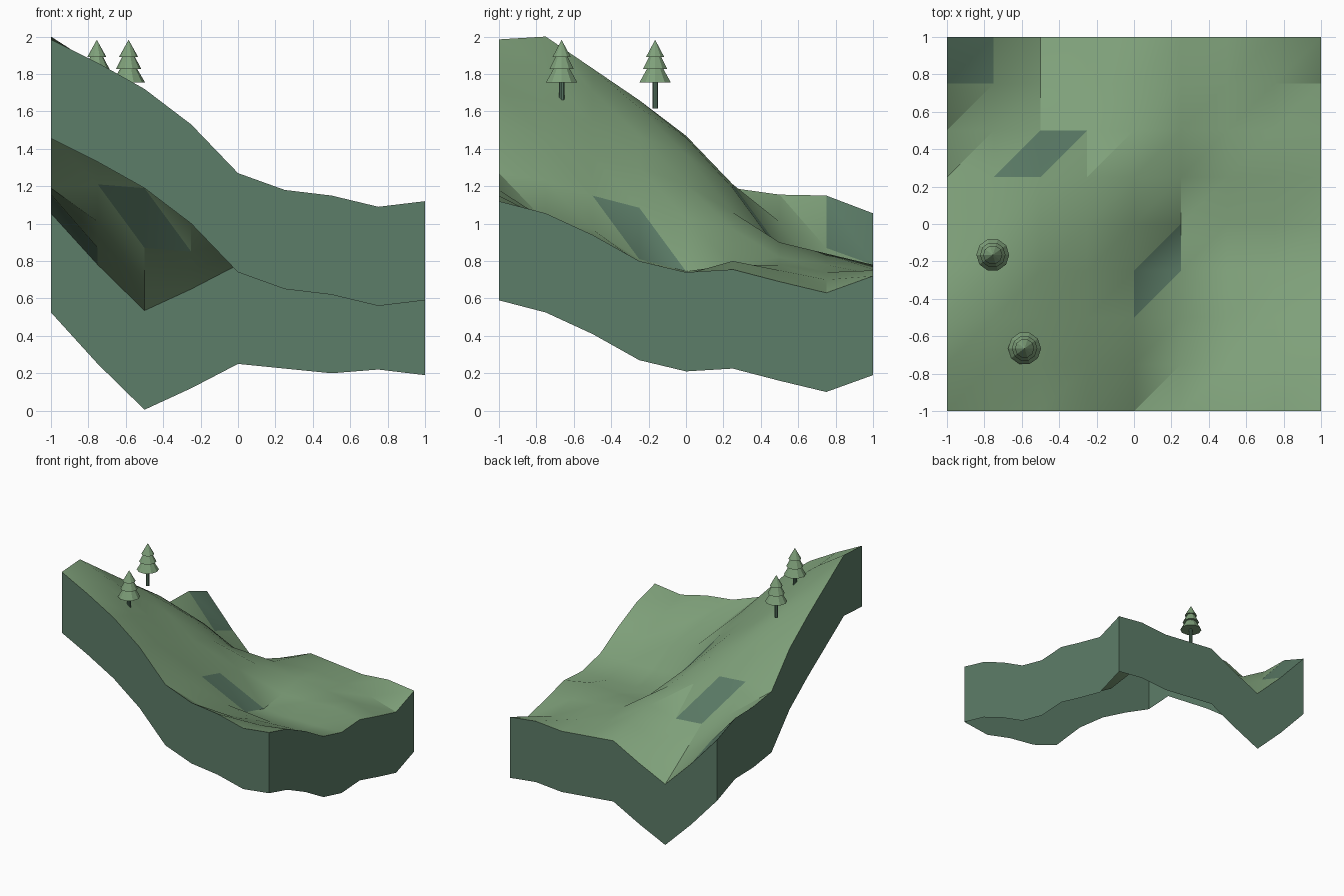
import bpy
import bmesh
import math

cube = bpy.data.objects.get("Cube")
if cube:
    bpy.data.objects.remove(cube, do_unlink=True)


def make_material(name, colour):
    mat = bpy.data.materials.new(name)
    mat.use_nodes = True
    rgba = (*colour, 1.0)
    mat.diffuse_color = rgba
    mat.node_tree.nodes["Principled BSDF"].inputs["Base Color"].default_value = rgba
    return mat


grass = make_material("grass green", (0.212, 0.354, 0.195))
earth = make_material("grey green", (0.108, 0.205, 0.138))


def add_object(name, bm, materials):
    mesh = bpy.data.meshes.new(name)
    bm.to_mesh(mesh)
    bm.free()
    for mat in materials:
        mesh.materials.append(mat)
    obj = bpy.data.objects.new(name, mesh)
    bpy.context.collection.objects.link(obj)
    return obj


# Terrain heights in hundredths: one row per y from front to back, x left to right
HEIGHTS = [
    (198.5, 186, 172, 153, 127, 118, 115, 109, 112),
    (200, 184, 165, 146, 123, 101, 102, 102, 105.5),
    (183, 171, 153, 136, 115, 97, 91, 90, 94),
    (166, 162, 147, 130, 108.5, 81, 79, 79, 80),
    (147, 146, 137, 121, 103, 74.5, 73, 73, 74),
    (119, 121, 119, 106, 97, 78, 78, 80, 75.5),
    (115.5, 101, 87, 85, 90, 82, 78, 75, 69),
    (115, 87, 70, 75, 84, 78, 74, 70, 63),
    (105.5, 78, 53.5, 65, 78, 75.5, 73, 75, 72),
]
STEP = 0.25
DEPTH = 0.53
# Painted patches: (column, row, lower half of the cell?)
PATCHES = {(1, 5, True), (2, 5, False), (4, 2, False),
           (4, 3, True), (0, 7, True), (0, 7, False)}


def build_terrain():
    bm = bmesh.new()
    n = len(HEIGHTS)
    grid = [[bm.verts.new((i * STEP - 1, j * STEP - 1, h / 100))
             for i, h in enumerate(row)] for j, row in enumerate(HEIGHTS)]

    # Ground triangles
    for j in range(n - 1):
        for i in range(n - 1):
            a, b = grid[j][i], grid[j][i + 1]
            c, d = grid[j + 1][i + 1], grid[j + 1][i]
            for lower, tri in ((True, (a, b, c)), (False, (a, c, d))):
                face = bm.faces.new(tri)
                face.material_index = int((i, j, lower) in PATCHES)

    # Side walls hanging from the rim, open underneath
    rim = grid[0][:-1] + [row[-1] for row in grid[:-1]]
    rim += grid[-1][:0:-1] + [row[0] for row in grid[:0:-1]]
    base = [bm.verts.new((v.co.x, v.co.y, v.co.z - DEPTH)) for v in rim]
    for k in range(len(rim)):
        m = (k + 1) % len(rim)
        wall = bm.faces.new((base[k], base[m], rim[m], rim[k]))
        wall.material_index = 1

    obj = add_object("terrain", bm, [grass, earth])
    bpy.ops.object.select_all(action="DESELECT")
    obj.select_set(True)
    bpy.context.view_layer.objects.active = obj
    bpy.ops.object.shade_smooth_by_angle(angle=math.radians(30))


def revolve(name, profile, sides, location, mat):
    """Stack rings of (radius, height) into a closed faceted solid."""
    bm = bmesh.new()
    rings = []
    for radius, z in profile:
        rings.append([bm.verts.new((radius * math.cos(math.tau * s / sides),
                                    radius * math.sin(math.tau * s / sides), z))
                      for s in range(sides)])
    for low, high in zip(rings, rings[1:]):
        for s in range(sides):
            t = (s + 1) % sides
            bm.faces.new((low[s], low[t], high[t], high[s]))
    bm.faces.new(rings[0][::-1])
    bm.faces.new(rings[-1])
    obj = add_object(name, bm, [mat])
    obj.location = location
    return obj


def build_tree(label, x, y):
    # Trunk and three stacked skirts of needles
    base = (x, y, 1.615)
    revolve(label + "_trunk", [(0.015, 0), (0.015, 0.15)], 10, base, earth)
    needles = [(0.088, 0.14), (0.046, 0.212), (0.068, 0.211),
               (0.034, 0.277), (0.051, 0.276), (0.001, 0.366)]
    revolve(label + "_foliage", needles, 10, base, grass)


build_terrain()
build_tree("front_tree", -0.585, -0.665)
build_tree("rear_tree", -0.755, -0.165)
